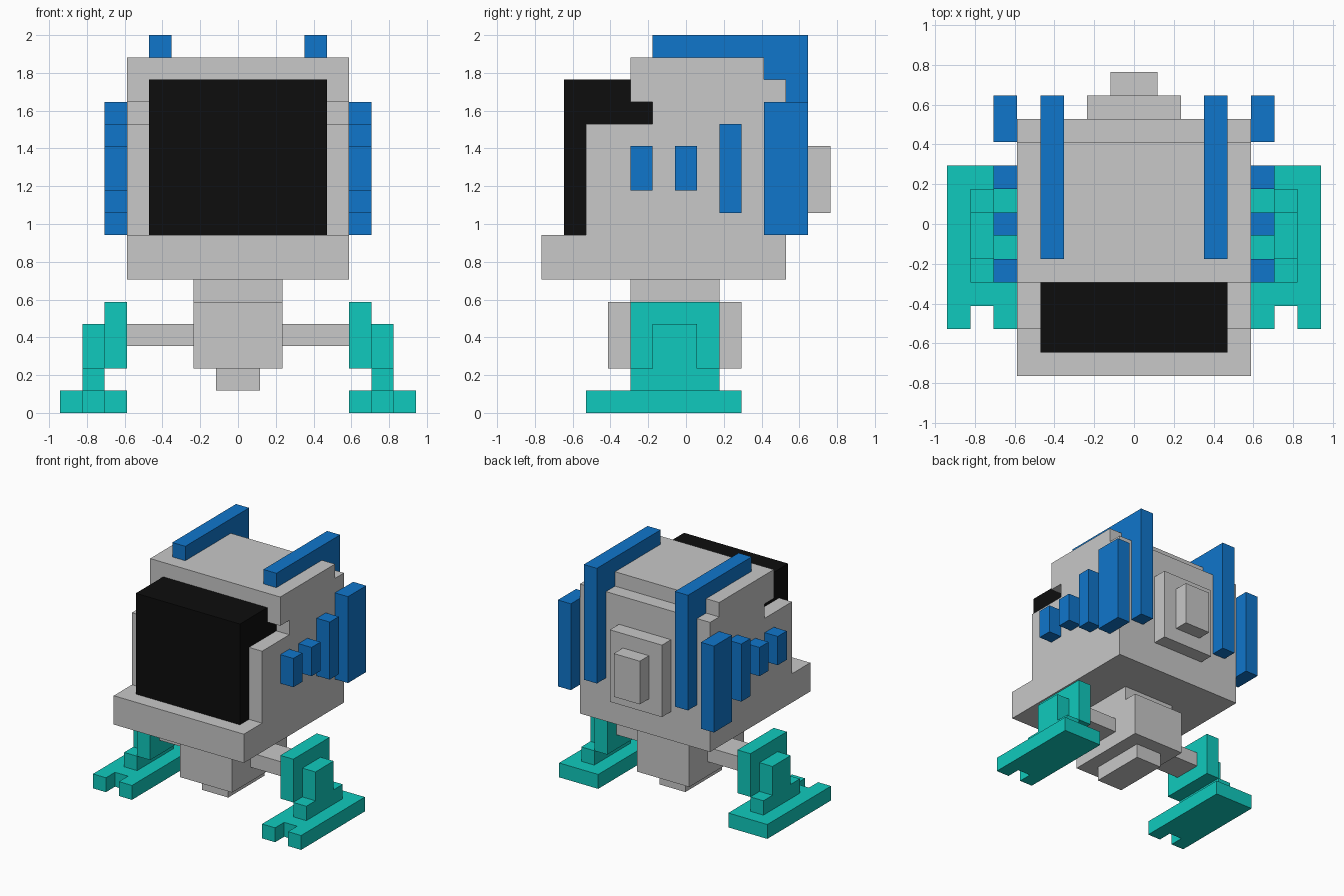
import bpy, bmesh
from mathutils import Vector

if "Cube" in bpy.data.objects:
    bpy.data.objects.remove(bpy.data.objects["Cube"])

U = 2 / 17  # one grid step; all sizes below are in grid steps


def material(name, rgb):
    m = bpy.data.materials.new(name)
    m.diffuse_color = (*rgb, 1)
    m.use_nodes = True
    m.node_tree.nodes["Principled BSDF"].inputs["Base Color"].default_value = m.diffuse_color
    return m


GREY = material("light grey", (0.58, 0.58, 0.58))
BLACK = material("black", (0.004, 0.004, 0.004))
BLUE = material("blue", (0.005, 0.18, 0.60))
TEAL = material("teal", (0.005, 0.59, 0.51))


def prism(name, mat, outline, lo, hi, axis="x", mirror=False):
    """Extrude a flat outline along x (outline in y,z) or z (outline in x,y)."""
    def point(a, b):
        return Vector((lo, a, b) if axis == "x" else (a, b, lo)) * U
    bm = bmesh.new()
    face = bm.faces.new([bm.verts.new(point(a, b)) for a, b in outline])
    out = bmesh.ops.extrude_face_region(bm, geom=[face])
    step = Vector((1, 0, 0) if axis == "x" else (0, 0, 1)) * (hi - lo) * U
    bmesh.ops.translate(bm, vec=step,
                        verts=[g for g in out["geom"] if isinstance(g, bmesh.types.BMVert)])
    bmesh.ops.recalc_face_normals(bm, faces=bm.faces)
    mesh = bpy.data.meshes.new(name)
    bm.to_mesh(mesh)
    bm.free()
    mesh.materials.append(mat)
    ob = bpy.data.objects.new(name, mesh)
    bpy.context.collection.objects.link(ob)
    if mirror:
        ob.modifiers.new("mirror", "MIRROR").use_clip = False
    return ob


def box(name, mat, x, y, z, mirror=False):
    outline = [(y[0], z[0]), (y[1], z[0]), (y[1], z[1]), (y[0], z[1])]
    return prism(name, mat, outline, x[0], x[1], mirror=mirror)


# Head shell with stepped front and back, and the wrap-over screen
prism("head_shell", GREY, [(-6.5, 6), (4.5, 6), (4.5, 15), (3.5, 15), (3.5, 16), (-2.5, 16),
                           (-2.5, 14), (-1.5, 14), (-1.5, 13), (-4.5, 13), (-4.5, 8), (-6.5, 8)], -5, 5)
prism("screen", BLACK, [(-5.5, 8), (-4.5, 8), (-4.5, 13), (-1.5, 13), (-1.5, 14),
                        (-2.5, 14), (-2.5, 15), (-5.5, 15)], -4, 4)

# Plate and knob on the back
box("back_plate", GREY, (-2, 2), (4.5, 5.5), (8, 13))
box("back_knob", GREY, (-1, 1), (5.5, 6.5), (9, 12))

# Blue rails running over the top and down the back
prism("top_rail", BLUE, [(-1.5, 16), (3.5, 16), (3.5, 15), (4.5, 15), (4.5, 9),
                         (5.5, 9), (5.5, 17), (-1.5, 17)], 3, 4, mirror=True)

# Blue bars on the sides: (y start, y end, z bottom, z top)
for i, (y0, y1, z0, z1) in enumerate([(-2.5, -1.5, 10, 12), (-0.5, 0.5, 10, 12),
                                      (1.5, 2.5, 9, 13), (3.5, 5.5, 8, 14)]):
    box(f"side_bar_{i + 1}", BLUE, (5, 6), (y0, y1), (z0, z1), mirror=True)

# Body under the head, with hip arms
box("neck", GREY, (-2, 2), (-2.5, 1.5), (5, 6))
box("body", GREY, (-2, 2), (-3.5, 2.5), (2, 5))
box("body_base", GREY, (-1, 1), (-2.5, 1.5), (1, 2))
box("hip_arm", GREY, (2, 5), (-1.5, 0.5), (3, 4), mirror=True)

# Legs and notched feet
box("upper_leg", TEAL, (5, 6), (-2.5, 1.5), (2, 5), mirror=True)
prism("outer_leg", TEAL, [(-2.5, 1), (1.5, 1), (1.5, 2), (0.5, 2), (0.5, 4),
                          (-1.5, 4), (-1.5, 2), (-2.5, 2)], 6, 7, mirror=True)
prism("foot", TEAL, [(5, -4.5), (6, -4.5), (6, -3.5), (7, -3.5), (7, -4.5),
                     (8, -4.5), (8, 2.5), (5, 2.5)], 0, 1, axis="z", mirror=True)
